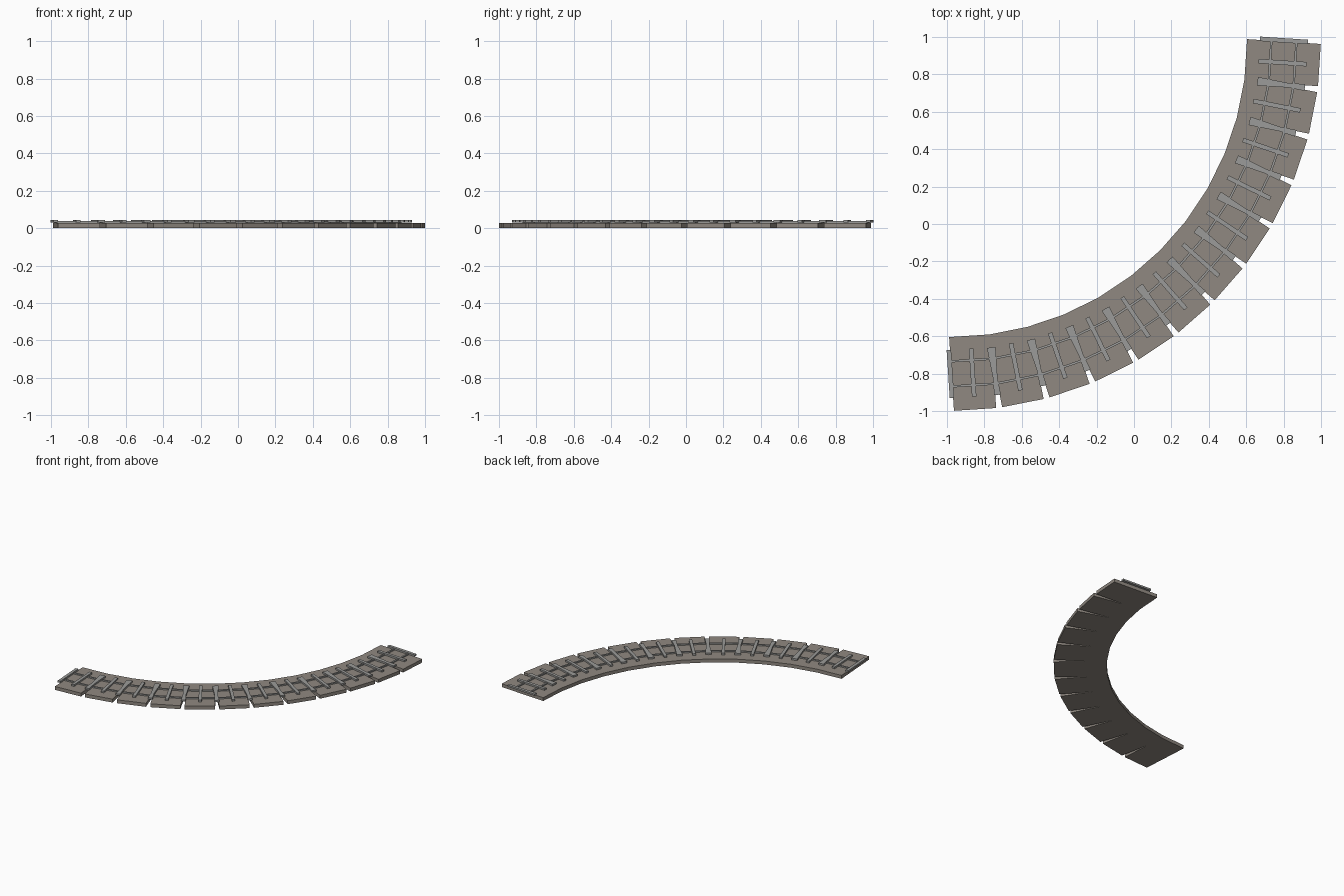
import bpy, bmesh, math
from mathutils import Matrix, Vector

if "Cube" in bpy.data.objects:
    bpy.data.objects.remove(bpy.data.objects["Cube"])

CENTRE = Vector((-0.979, 0.979, 0))   # centre of the quarter-circle bend
COUNT = 12                            # straight sections in 90 degrees
STEP = math.radians(90 / COUNT)
R = 1.777                             # radius of the track centre line


def material(name, rgb):
    m = bpy.data.materials.new(name)
    m.diffuse_color = (*rgb, 1)
    m.use_nodes = True
    m.node_tree.nodes["Principled BSDF"].inputs["Base Color"].default_value = m.diffuse_color
    return m


def boxes(name, specs, mat):
    """One mesh of boxes: (along, across, length, width, z0, z1), per section."""
    bm = bmesh.new()
    for i in range(COUNT):
        angle = STEP * (i + 0.5)
        place = (Matrix.Translation(CENTRE) @ Matrix.Rotation(angle, 4, 'Z')
                 @ Matrix.Translation((0, -R, 0)))
        for along, across, length, width, z0, z1 in specs:
            local = (Matrix.Translation((along, across, (z0 + z1) / 2))
                     @ Matrix.Diagonal((length, width, z1 - z0, 1)))
            bmesh.ops.create_cube(bm, size=1, matrix=place @ local)
    me = bpy.data.meshes.new(name)
    bm.to_mesh(me)
    bm.free()
    me.materials.append(mat)
    ob = bpy.data.objects.new(name, me)
    bpy.context.collection.objects.link(ob)
    return ob


stone = material("stone", (0.28, 0.25, 0.22))
steel = material("steel", (0.33, 0.33, 0.32))

# ground slabs, overlapping on the inside of the bend and gapped outside
boxes("track_bed", [(0, 0, 0.226, 0.395, 0, 0.028)], stone)

# sleepers: one mid-section, one at each end crossing the neighbour's
boxes("sleepers", [(x, 0, 0.024, 0.256, 0.03, 0.044)
                   for x in (-0.119, 0, 0.119)], steel)

# two thin rails running under the sleepers
boxes("rails", [(0, y, 0.238, 0.012, 0.028, 0.038)
                for y in (-0.067, 0.067)], steel)
